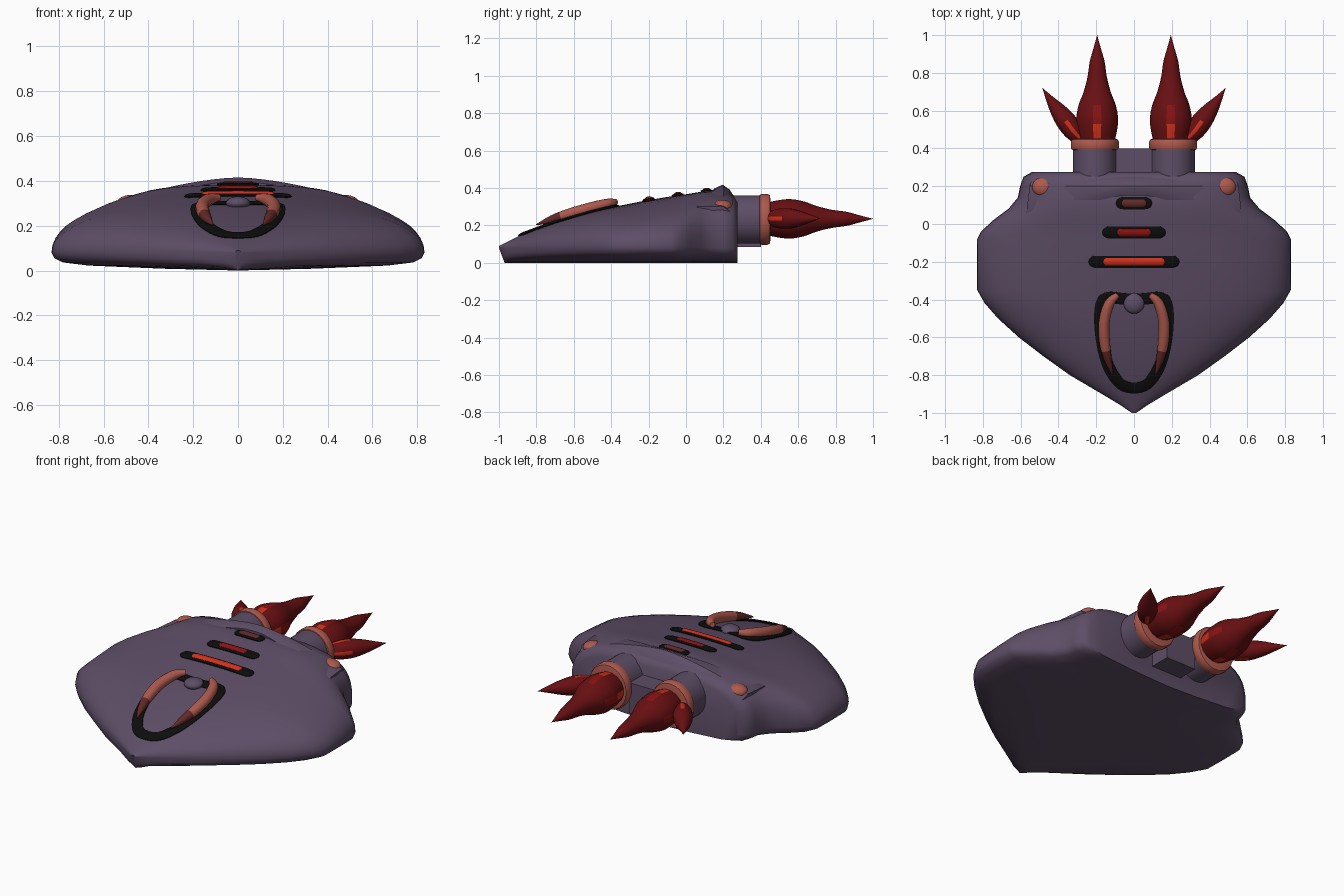
import bpy
import math
from mathutils import Vector

cube = bpy.data.objects.get("Cube")
if cube:
    bpy.data.objects.remove(cube, do_unlink=True)


def material(name, *rgb):
    m = bpy.data.materials.new(name)
    m.use_nodes = True
    m.diffuse_color = (*rgb, 1)
    bsdf = next(n for n in m.node_tree.nodes if n.type == 'BSDF_PRINCIPLED')
    bsdf.inputs["Base Color"].default_value = (*rgb, 1)
    return m


PURPLE = material("dusky purple", .11, .075, .133)
CORAL = material("coral", .42, .10, .075)
TIP = material("dark maroon", .12, .022, .02)
BLACK = material("black", .004, .004, .004)
FLAME = material("flame red", .14, .005, .006)
RED = material("deep red", .26, .006, .006)
GLOW = material("glowing red", .65, .03, .01)


def build(name, verts, faces, mats, indices=None, angle=40):
    mesh = bpy.data.meshes.new(name)
    mesh.from_pydata([tuple(v) for v in verts], [], faces)
    for m in mats:
        mesh.materials.append(m)
    if indices:
        mesh.polygons.foreach_set("material_index", indices)
    ob = bpy.data.objects.new(name, mesh)
    bpy.context.collection.objects.link(ob)
    bpy.ops.object.select_all(action='DESELECT')
    ob.select_set(True)
    bpy.context.view_layer.objects.active = ob
    bpy.ops.object.mode_set(mode='EDIT')
    bpy.ops.mesh.select_all(action='SELECT')
    bpy.ops.mesh.normals_make_consistent(inside=False)
    bpy.ops.object.mode_set(mode='OBJECT')
    bpy.ops.object.shade_smooth_by_angle(angle=math.radians(angle))
    return ob


def loft(name, rings, mats, rule=None, closed=False, angle=40):
    """Skin a list of equal rings; rule(i, k) picks the material of a face."""
    n, count = len(rings[0]), len(rings)
    faces, idx = [], []
    for i in range(count if closed else count - 1):
        j = (i + 1) % count
        for k in range(n):
            l = (k + 1) % n
            faces.append((i * n + k, i * n + l, j * n + l, j * n + k))
            idx.append(rule(i, k) if rule else 0)
    if not closed:
        faces += [tuple(range(n)), tuple(range((count - 1) * n, count * n))]
        idx += [idx[0], idx[-1]]
    return build(name, [v for r in rings for v in r], faces, mats, idx, angle)


def smooth(points, steps=4, closed=False):
    """Catmull-Rom through (x, y, z, radius) points."""
    p = [Vector(q) for q in points]
    n, out = len(p), []
    at = (lambda i: p[i % n]) if closed else (lambda i: p[max(0, min(n - 1, i))])
    for i in range(n if closed else n - 1):
        a, b, c, d = (at(i + o) for o in (-1, 0, 1, 2))
        for s in range(steps):
            t = s / steps
            out.append(.5 * (2 * b + (c - a) * t + (2 * a - 5 * b + 4 * c - d) * t * t
                             + (3 * b - a - 3 * c + d) * t ** 3))
    return out if closed else out + [p[-1]]


def tube(name, path, mats, sides=12, flat=1, up=None, rule=None, closed=False):
    rings, n = [], len(path)
    for i, p in enumerate(path):
        a, b = (path[i - 1], path[(i + 1) % n]) if closed else (path[max(i - 1, 0)], path[min(i + 1, n - 1)])
        t = (b - a).to_3d().normalized()
        side = t.cross(up(p.x, p.y) if up else Vector((0, 0, 1))).normalized()
        top = side.cross(t)
        r = max(p.w, .0005)
        angles = [math.tau * (k - .5) / sides for k in range(sides)]
        rings.append([p.to_3d() + side * r * math.cos(g) + top * r * flat * math.sin(g) for g in angles])
    return loft(name, rings, mats, rule, closed)


# Hull sections: y, half width, crown height, squareness
HULL = [(-1, .012, .09, 2), (-.96, .07, .11, 2), (-.9, .17, .14, 2.1), (-.8, .34, .183, 2.2),
        (-.7, .48, .218, 2.2), (-.6, .61, .248, 2.2), (-.5, .72, .275, 2.2), (-.42, .79, .293, 2.2),
        (-.35, .83, .306, 2.2), (-.2, .832, .336, 2.2), (-.08, .83, .355, 2.2), (-.04, .81, .36, 2.3),
        (.02, .745, .37, 2.6), (.08, .665, .38, 2.9), (.14, .615, .382, 3.2), (.2, .603, .37, 3.5),
        (.25, .585, .365, 3.5), (.275, .54, .33, 3.5)]
RIM = .08


def section(y):
    for a, b in zip(HULL, HULL[1:]):
        if y <= b[0]:
            t = (y - a[0]) / (b[0] - a[0])
            return [u + (v - u) * t for u, v in zip(a, b)]
    return HULL[-1]


def hull_z(x, y):
    _, w, h, n = section(y)
    return RIM + (h - RIM) * max(0, 1 - abs(x / w) ** n) ** (1 / n)


def hull_normal(x, y):
    e = .01
    return Vector((hull_z(x - e, y) - hull_z(x + e, y), hull_z(x, y - e) - hull_z(x, y + e), 2 * e)).normalized()


rings = []
for y, w, h, n in HULL:
    xs = [math.sin(math.pi * (i / 32 - .5)) for i in range(33)]
    ring = [(w * u, y, hull_z(w * u, y)) for u in xs]
    for u, z in ((.985, .055), (.94, .036), (.8, .022), (.4, .008), (0, 0), (-.4, .008), (-.8, .022), (-.94, .036), (-.985, .055)):
        ring.append((w * u, y + (.03 * (RIM - z) / RIM if y == -1 else 0), z))
    rings.append(ring)
loft("hull", rings, [PURPLE], angle=50)

# Raised rear cowl across the hull
rings = []
for i in range(21):
    x = .57 * (i / 10 - 1)
    s = abs(x) / .57
    z = .415 - .115 * s ** 1.6
    front = .15 - .13 * max(0, s - .15) / .85
    rings.append([(x, front, z - .13), (x, front, z - .018), (x, front + .04, z), (x * .97, .2, z),
                  (x * .95, .235, z - .025), (x * .93, .272, z - .09), (x * .93, .272, z - .15)])
loft("rear_cowl", rings, [PURPLE], angle=30)

# Slots with bars along the spine
for i, (y, half, bar, mat) in enumerate(((-.2, .24, .165, GLOW), (-.045, .167, .092, RED), (.11, .095, .068, TIP))):
    for label, length, r, lift, flat, m in (("slot", half, .033, .003, .3, BLACK), ("slot_bar", bar, .021, .009, .5, mat)):
        path = []
        for k in range(25):
            x = -length * math.cos(math.pi * k / 24)
            end = max(0, (abs(x) - length + r) / r)
            path.append(Vector((x, y, hull_z(x, y) + lift, r * math.sqrt(max(0, 1 - end * end)))))
        tube(f"{label}_{i + 1}", path, [m], flat=flat, up=hull_normal)

# Mouth ring draped on the nose
half = [(.07, -.848), (.13, -.765), (.165, -.65), (.18, -.52), (.172, -.42), (.135, -.39), (.07, -.395)]
loop = [(0, -.868)] + half + [(0, -.4)] + [(-x, y) for x, y in reversed(half)]
path = smooth([(x, y, 0, .032) for x, y in loop], 4, True)
for p in path:
    p.z = hull_z(p.x, p.y) + .004
tube("mouth_ring", path, [BLACK], flat=.25, up=hull_normal, closed=True)


def ellipsoid(name, loc, scale, mat):
    bpy.ops.mesh.primitive_uv_sphere_add(segments=20, ring_count=12, radius=1, location=loc)
    ob = bpy.context.object
    ob.name, ob.scale = name, scale
    ob.data.materials.append(mat)
    bpy.ops.object.shade_smooth()


ellipsoid("mouth_ball", (0, -.42, .3), (.055, .055, .03), PURPLE)

# Central block between the thrusters
x, y0, y1, z0, z1 = .1, .2, .4, .085, .27
loft("thruster_block", [[(-x, y, z0), (x, y, z0), (x, y, z1), (-x, y, z1)] for y in (y0, y1)], [PURPLE])

for name, s in (("left", 1), ("right", -1)):
    # Tusks with dark tips
    pts = [(.085, -.375, .015), (.13, -.42, .027), (.158, -.52, .03), (.155, -.63, .029), (.137, -.72, .021), (.113, -.8, .003)]
    path = smooth([(s * a, b, hull_z(a, b) + .025, r) for a, b, r in pts], 5)
    tube(name + "_tusk", path, [CORAL, TIP], rule=lambda i, k: int(path[i].y < -.65))

    ellipsoid(name + "_cowl_stud", (s * .48, .195, .3), (.06, .052, .037), CORAL)

    # Thruster barrel and collar
    cx, cz = s * .207, .232
    barrel = [Vector((cx, y, cz, .117)) for y in (.2, .41)]
    tube(name + "_thruster", barrel, [PURPLE], 32, 1.1)
    collar = [(.392, .115), (.395, .124), (.405, .128), (.435, .128), (.448, .122), (.452, .1)]
    tube(name + "_collar", [Vector((cx, y, cz, r)) for y, r in collar], [CORAL], 32, 1.07)

    # Main flame with glowing streaks at its base, and a side flame
    streak = lambda i, k: (2 if i < 6 else 1 if i < 12 else 0) if k % 4 == 0 else 0
    flame = [(.44, .095), (.5, .108), (.56, .113), (.63, .1), (.7, .073), (.78, .052), (.86, .04), (.93, .02), (1, 0)]
    tube(name + "_flame", smooth([(s * .195, y, cz + .003, r) for y, r in flame]), [FLAME, RED, GLOW], 16, .95, rule=streak)
    side = [(.27, .44, .03), (.315, .485, .05), (.36, .545, .055), (.405, .605, .042), (.445, .66, .022), (.485, .72, 0)]
    tube(name + "_side_flame", smooth([(s * a, b, cz + .005, r) for a, b, r in side]), [FLAME, RED, GLOW], 16,
         rule=lambda i, k: 2 if k % 4 == 0 and i < 8 else 0)
